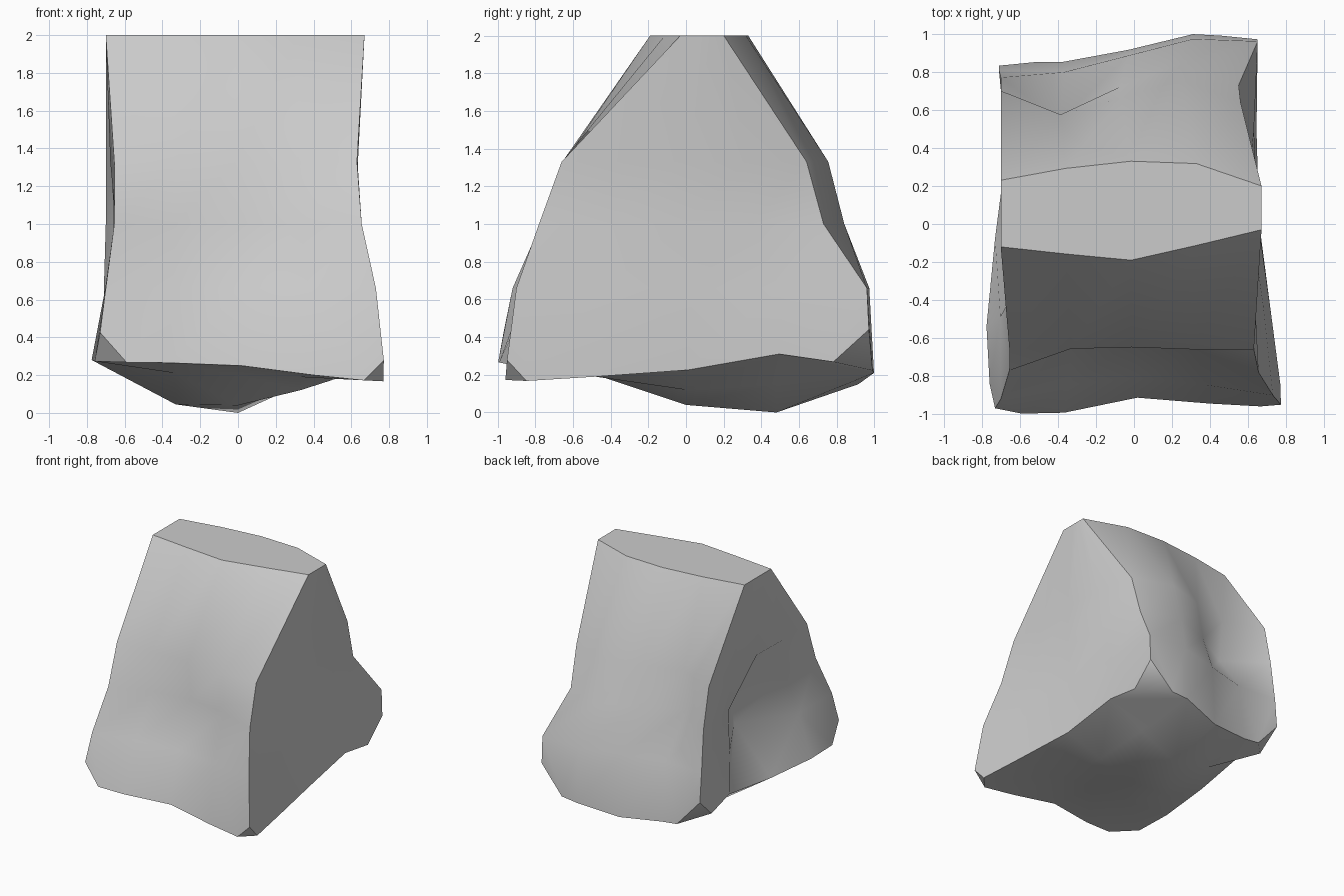
import bpy, bmesh

if "Cube" in bpy.data.objects:
    bpy.data.objects.remove(bpy.data.objects["Cube"])

N = 4                                    # segments along each wall
LEVELS = [2.0, 1.33, 1.0, 0.66, None]    # last level follows the uneven bottom rim

# Upright corner edges (x, y), top to bottom
FL = [(-.70, -.12), (-.655, -.655), (-.655, -.77), (-.70, -.92), (-.75, -1.0)]
FR = [(.67, -.03), (.63, -.66), (.655, -.78), (.73, -.90), (.785, -.965)]
BR = [(.67, .20), (.56, .64), (.55, .73), (.65, .96), (.65, .98)]
BL = [(-.70, .23), (-.70, .70), (-.70, .77), (-.71, .81), (-.71, .85)]

# How far each wall bulges or dips from a straight line, per level
FRONT = [(-.06, -.115, -.06), (0, .01, 0), (.12, .17, .12), (.07, .10, .06), (0, .07, .03)]
RIGHT = [(0, 0, 0), (.02, .04, .05), (0, .02, .04), (-.03, -.04, -.04), (-.03, -.06, -.04)]
BACK = [(.11, .115, .07), (.10, -.01, -.11), (.10, -.03, -.22), (.05, 0, -.05), (.05, 0, -.03)]
LEFT = [(0, 0, 0), (.02, .01, -.01), (.03, .28, .02), (.04, .30, 0), (.05, 0, -.035)]
WALLS = [(FL, FR, FRONT, 1), (FR, BR, RIGHT, 0), (BR, BL, BACK, 1), (BL, FL, LEFT, 0)]

# Bottom rim heights, counter-clockwise from front left, and the underside bulge
RIM = [.27, .265, .25, .20, .16, .19, .225, .31, .24, .21, .15, .18, .22, .31, .285, .28]
UNDER = [(.21, .20, .19), (.045, .04, .12), (.08, 0, .15)]

bm = bmesh.new()

# Wall rings
rings = []
for lv, z in enumerate(LEVELS):
    ring = []
    for a, b, bulge, axis in WALLS:
        for i in range(N):
            t = i / N
            p = [a[lv][k] * (1 - t) + b[lv][k] * t for k in (0, 1)]
            if i:
                p[axis] += bulge[lv][i - 1]
            ring.append(bm.verts.new((*p, RIM[len(ring)] if z is None else z)))
    rings.append(ring)
count = 4 * N
for upper, lower in zip(rings, rings[1:]):
    for i in range(count):
        j = (i + 1) % count
        bm.faces.new((lower[i], lower[j], upper[j], upper[i]))

# Flat top
bm.faces.new(rings[0])

# Underside grid stitched to the rim
rim = rings[-1]
grid = [[None] * (N + 1) for _ in range(N + 1)]
for i in range(N):
    grid[0][i] = rim[i]
    grid[i][N] = rim[N + i]
    grid[N][N - i] = rim[2 * N + i]
    grid[N - i][0] = rim[3 * N + i]
for r in range(1, N):
    for c in range(1, N):
        grid[r][c] = bm.verts.new((.33 * (c - 2), .48 * (r - 2), UNDER[r - 1][c - 1]))
for r in range(N):
    for c in range(N):
        bm.faces.new((grid[r][c], grid[r + 1][c], grid[r + 1][c + 1], grid[r][c + 1]))

# Chipped lower corners
corners = [rim[k * N] for k in range(4)]
for corner, size in zip(corners, (.16, .12, .20, .20)):
    bmesh.ops.bevel(bm, geom=[corner], offset=size, offset_type='OFFSET',
                    segments=1, profile=.5, affect='VERTICES')
bmesh.ops.recalc_face_normals(bm, faces=bm.faces)

mesh = bpy.data.meshes.new("rock")
bm.to_mesh(mesh)
bm.free()
rock = bpy.data.objects.new("rock", mesh)
bpy.context.collection.objects.link(rock)
bpy.context.view_layer.objects.active = rock
rock.select_set(True)
bpy.ops.object.shade_smooth_by_angle(angle=0.85)
